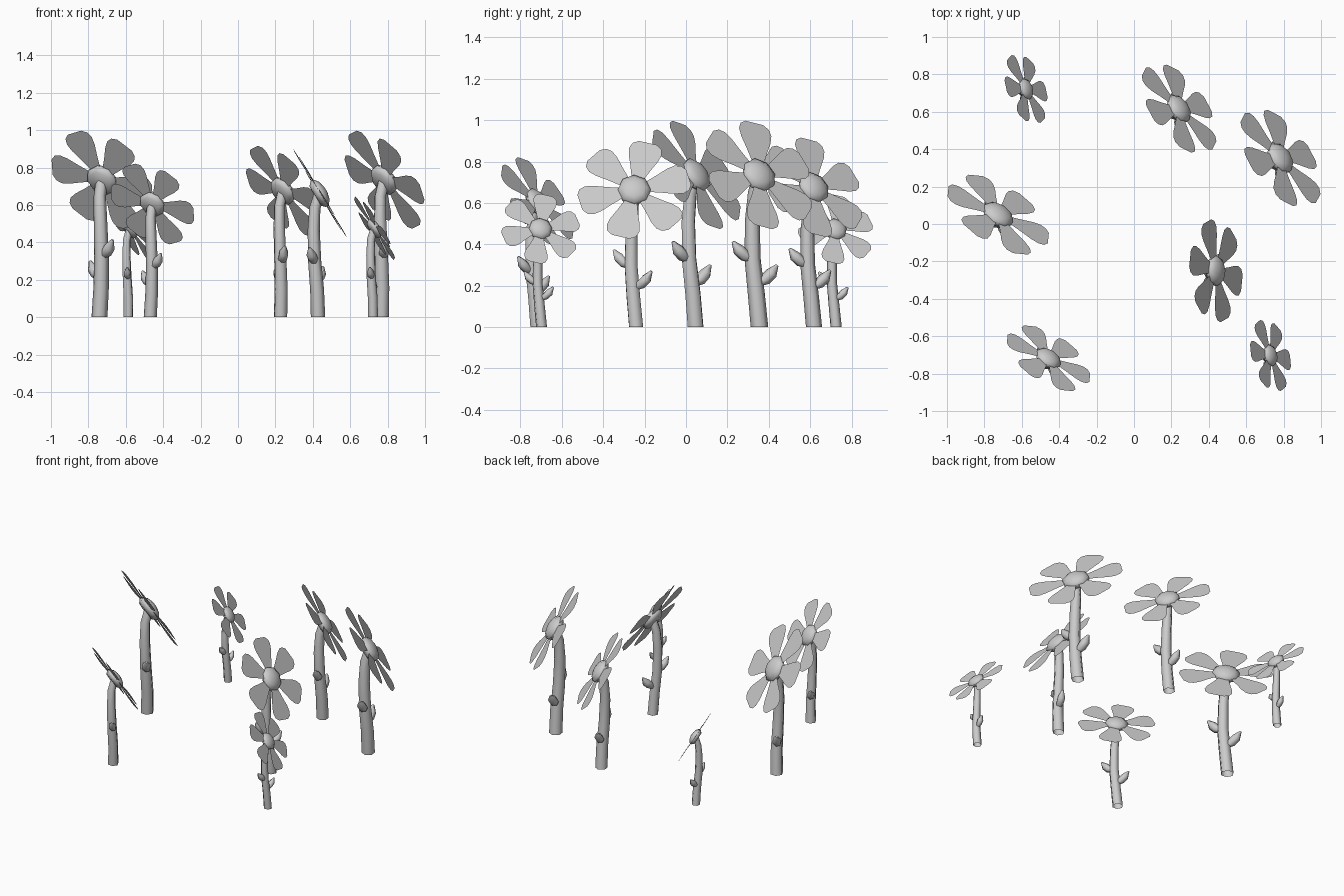
import bpy
import bmesh
import math
from mathutils import Matrix, Vector

cube = bpy.data.objects.get("Cube")
if cube:
    bpy.data.objects.remove(cube, do_unlink=True)

# One neutral grey for everything
grey = bpy.data.materials.new("soft grey")
grey.use_nodes = True
colour = (0.6, 0.6, 0.6, 1)
grey.diffuse_color = colour
grey.node_tree.nodes["Principled BSDF"].inputs["Base Color"].default_value = colour

TILT = math.radians(59)  # angle of the flower head from straight up
HEAD = Vector((0.015, -0.014, 1.0))


def finish(bm, name, matrix, smooth=True):
    bmesh.ops.recalc_face_normals(bm, faces=bm.faces)
    mesh = bpy.data.meshes.new(name)
    bm.to_mesh(mesh)
    bm.free()
    mesh.materials.append(grey)
    obj = bpy.data.objects.new(name, mesh)
    bpy.context.collection.objects.link(obj)
    obj.matrix_world = matrix
    if smooth:
        bpy.ops.object.select_all(action="DESELECT")
        obj.select_set(True)
        bpy.context.view_layer.objects.active = obj
        bpy.ops.object.shade_smooth_by_angle(angle=math.radians(62))


def loft(bm, path, radii, sides, open_start=False):
    """Sweep a polygon along a path, with a radius at each point."""
    path = [Vector(p) for p in path]
    rings = []
    for i, (p, r) in enumerate(zip(path, radii)):
        along = (path[min(i + 1, len(path) - 1)] - path[max(i - 1, 0)]).normalized()
        if open_start and i == 0:
            along = Vector((0, 0, 1))
        a = Vector((1, 0, 0))
        a = (a - along * a.dot(along)).normalized()
        b = along.cross(a)
        turns = [math.tau * k / sides for k in range(sides)]
        rings.append([bm.verts.new(p + (a * math.cos(t) + b * math.sin(t)) * r) for t in turns])
    for low, high in zip(rings, rings[1:]):
        for k in range(sides):
            n = (k + 1) % sides
            bm.faces.new((low[k], low[n], high[n], high[k]))
    if not open_start:
        bm.faces.new(rings[0][::-1])
    bm.faces.new(rings[-1])


def build_stem(name, matrix):
    bm = bmesh.new()
    path = [(0, 0, 0), (-0.008, -0.02, 0.22), (-0.028, -0.036, 0.45),
            (-0.036, -0.032, 0.7), (-0.026, -0.02, 0.88), (0.008, -0.014, 0.985)]
    loft(bm, path, [0.058, 0.056, 0.053, 0.049, 0.045, 0.044], 6, open_start=True)
    finish(bm, name, matrix)


def build_leaf(name, matrix, side, root):
    bm = bmesh.new()
    # Leaves point sideways, turned a little around the stem
    path = [(-0.015 + side * out * 0.4, -0.025 + side * out * 0.92, root + up)
            for out, up in ((0.02, 0.0), (0.07, 0.03), (0.11, 0.068), (0.148, 0.122))]
    loft(bm, path, [0.022, 0.04, 0.04, 0.01], 6)
    finish(bm, name, matrix)


def build_centre(name, matrix):
    bm = bmesh.new()
    path = [(0, 0, z) for z in (-0.045, -0.015, 0.015, 0.042, 0.055)]
    loft(bm, path, [0.09, 0.122, 0.118, 0.08, 0.03], 8)
    finish(bm, name, matrix)


def build_petals(name, matrix):
    # Half outline of one petal: distance from the middle, half width
    half = [(0.08, 0.038), (0.19, 0.076), (0.28, 0.111), (0.34, 0.122),
            (0.385, 0.108), (0.413, 0.066)]
    outline = half + [(r, -w) for r, w in reversed(half)]
    bm = bmesh.new()
    for k in range(6):
        turn = Matrix.Rotation(math.radians(15 + 60 * k), 4, "Z")
        bm.faces.new([bm.verts.new(turn @ Vector((r, w, 0))) for r, w in outline])
    finish(bm, name, matrix, smooth=False)


# Head position on the ground plane, height and facing of each flower
flowers = {
    "back_left_small": (-0.577, 0.722, 0.473, 20),
    "back_middle": (0.241, 0.617, 0.675, 36),
    "back_right": (0.783, 0.353, 0.735, 35),
    "middle_left": (-0.726, 0.05, 0.735, 57),
    "middle_right": (0.438, -0.25, 0.663, 2),
    "front_left": (-0.457, -0.718, 0.605, 57),
    "front_right_small": (0.73, -0.703, 0.475, 13),
}

for place, (x, y, height, facing) in flowers.items():
    turn = Matrix.Rotation(math.radians(facing), 4, "Z")
    offset = turn @ (HEAD * height)
    base = Matrix.Translation((x - offset.x, y - offset.y, 0)) @ turn @ Matrix.Scale(height, 4)
    # Head frame: x to the flower's side, y up the disc, z out of its face
    head = (base @ Matrix.Translation(HEAD) @ Matrix.Rotation(TILT, 4, "Y")
            @ Matrix.Rotation(math.pi / 2, 4, "Z"))
    build_stem(place + "_stem", base)
    build_leaf(place + "_upper_leaf", base, -1, 0.44)
    build_leaf(place + "_lower_leaf", base, 1, 0.285)
    build_centre(place + "_centre", head)
    build_petals(place + "_petals", head)
